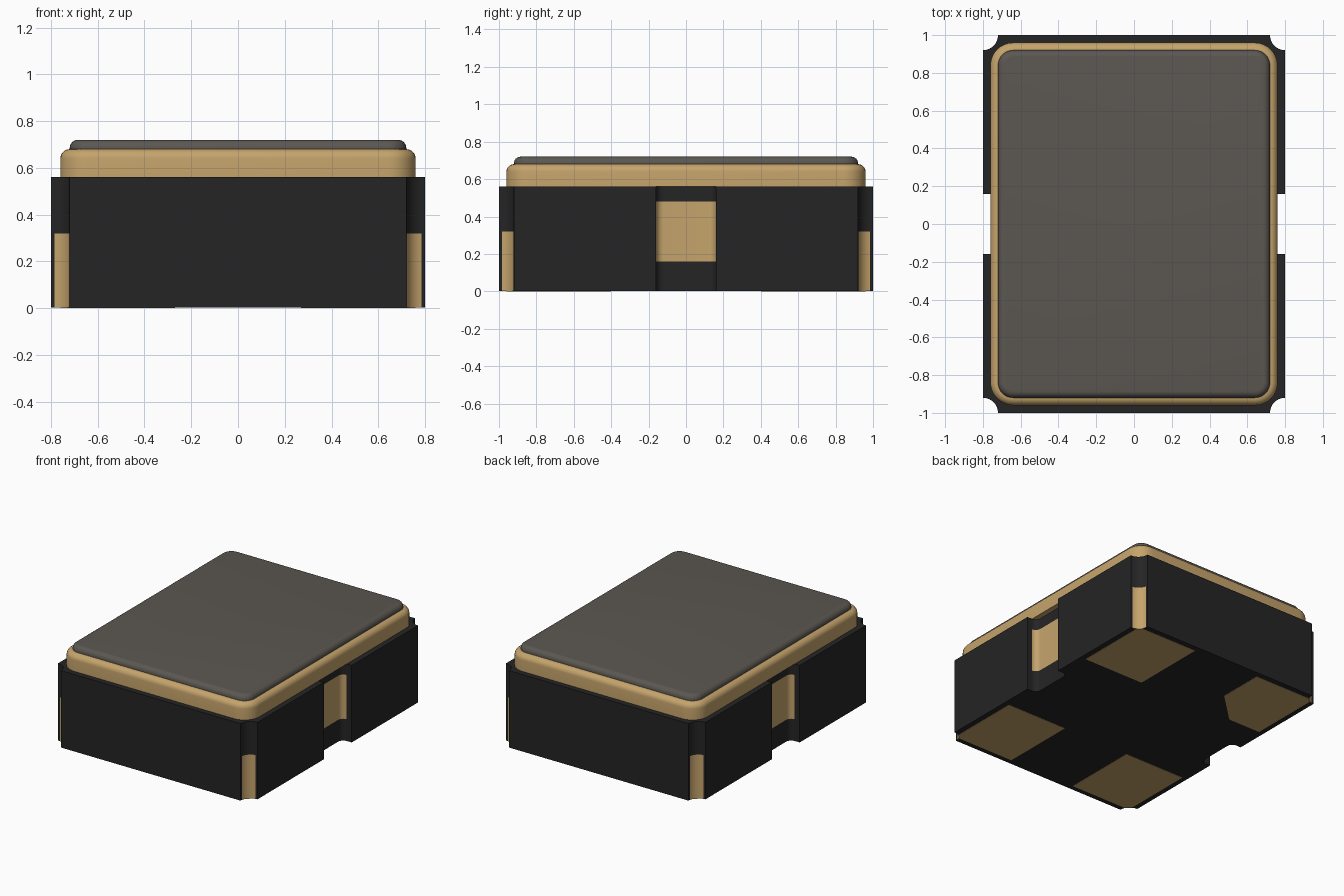
import bpy, bmesh, math

if "Cube" in bpy.data.objects:
    bpy.data.objects.remove(bpy.data.objects["Cube"])


def material(name, rgb):
    m = bpy.data.materials.new(name)
    m.diffuse_color = (*rgb, 1)
    m.use_nodes = True
    m.node_tree.nodes["Principled BSDF"].inputs["Base Color"].default_value = m.diffuse_color
    return m


BLACK = material("black ceramic", (0.018, 0.018, 0.018))
GOLD = material("gold plating", (0.56, 0.37, 0.15))
GREY = material("grey lid metal", (0.105, 0.095, 0.083))


def arc(cx, cy, r, a0, a1, n=8):
    """Points on an arc, angles in degrees."""
    return [(cx + r * math.cos(math.radians(a0 + (a1 - a0) * i / n)),
             cy + r * math.sin(math.radians(a0 + (a1 - a0) * i / n))) for i in range(n + 1)]


def rounded_rect(hx, hy, r):
    pts = []
    for sx, sy, a in ((1, 1, 0), (-1, 1, 90), (-1, -1, 180), (1, -1, 270)):
        pts += arc(sx * (hx - r), sy * (hy - r), r, a, a + 90)
    return pts


def loft(name, rings, mats, rule=None):
    """Join a stack of (outline, z) rings with capped ends; rule picks a material per face."""
    bm = bmesh.new()
    loops = [[bm.verts.new((x, y, z)) for x, y in pts] for pts, z in rings]
    n = len(loops[0])
    for lo, hi in zip(loops, loops[1:]):
        for i in range(n):
            j = (i + 1) % n
            bm.faces.new((lo[i], lo[j], hi[j], hi[i]))
    bm.faces.new(loops[0][::-1])
    bm.faces.new(loops[-1])
    bmesh.ops.recalc_face_normals(bm, faces=bm.faces)
    if rule:
        for f in bm.faces:
            f.material_index = rule(f)
    me = bpy.data.meshes.new(name)
    bm.to_mesh(me)
    bm.free()
    for m in mats:
        me.materials.append(m)
    ob = bpy.data.objects.new(name, me)
    bpy.context.collection.objects.link(ob)
    bpy.ops.object.select_all(action='DESELECT')
    ob.select_set(True)
    bpy.context.view_layer.objects.active = ob
    bpy.ops.object.shade_smooth_by_angle(angle=math.radians(35))
    return ob


# Ceramic base: scooped corners and a round-cornered slot in each long side
half = arc(0.8, -1, 0.08, 180, 90)
half += [(0.8, -0.16)] + arc(0.76, -0.12, 0.04, 270, 180)
half += arc(0.76, 0.12, 0.04, 180, 90) + [(0.8, 0.16)]
half += arc(0.8, 1, 0.08, 270, 180)
outline = half + [(-x, -y) for x, y in half]


def plated(f):
    c = f.calc_center_median()
    if abs(f.normal.z) > 0.5:
        return 0
    corner = 0.721 < abs(c.x) < 0.799 and 0.921 < abs(c.y) < 0.999 and c.z < 0.32
    slot = abs(c.x) < 0.7595 and abs(c.y) < 0.17 and 0.16 < c.z < 0.48
    return int(corner or slot)


loft("ceramic_base", [(outline, z) for z in (0.002, 0.16, 0.32, 0.48, 0.56)],
     [BLACK, GOLD], plated)


# Rounded plates on top: seal ring, then lid
def plate(name, hx, hy, r, z0, z1, fillet, mat):
    rings = [(rounded_rect(hx, hy, r), z0)]
    for i in range(7):
        a = math.pi / 2 * i / 6
        d = fillet * (1 - math.cos(a))
        rings.append((rounded_rect(hx - d, hy - d, r - d), z1 - fillet + fillet * math.sin(a)))
    loft(name, rings, [mat])


plate("seal_ring", 0.76, 0.96, 0.12, 0.56, 0.68, 0.04, GOLD)
plate("lid", 0.72, 0.92, 0.08, 0.679, 0.72, 0.035, GREY)

# Contact pads underneath, measured inward from each corner; one has a cut corner
scoop = arc(0, 0, 0.08, 60, 30, 4)
for sx in (-1, 1):
    for sy in (-1, 1):
        marked = sx < 0 < sy
        inner = [(0.53, 0.38), (0.30, 0.60)] if marked else [(0.53, 0.60)]
        shape = scoop + [(0.53, 0.04)] + inner + [(0.04, 0.60)]
        pts = [(sx * (0.8 - x), sy * (1 - y)) for x, y in shape]
        side = ("left" if sx < 0 else "right") + ("_front" if sy < 0 else "_back")
        loft("pad_" + side, [(pts, 0.0), (pts, 0.004)], [GOLD])
